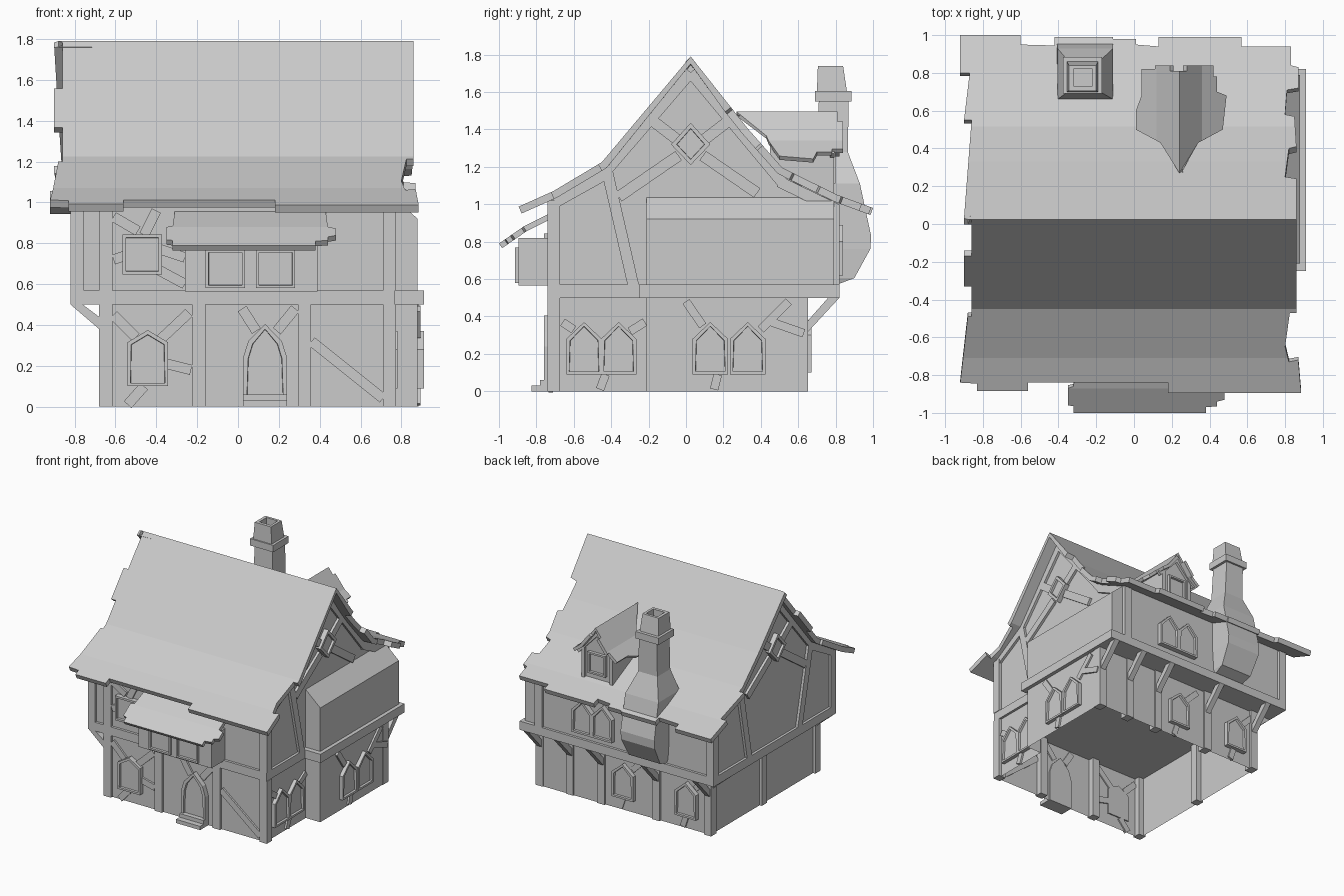
import bpy, bmesh
from mathutils import Vector


def finish(name, bm):
    me = bpy.data.meshes.new(name)
    bm.to_mesh(me)
    bm.free()
    ob = bpy.data.objects.new(name, me)
    bpy.context.collection.objects.link(ob)
    return ob


def prism(name, axis, pts, d0, d1, inset=0, caps=True):
    """Extrude a 2D outline along an axis from d0 to d1; optionally recess the d1 face."""
    put = {'x': lambda u, v, d: (d, u, v), 'y': lambda u, v, d: (u, d, v),
           'z': lambda u, v, d: (u, v, d)}[axis]
    bm = bmesh.new()
    a = [bm.verts.new(put(u, v, d0)) for u, v in pts]
    b = [bm.verts.new(put(u, v, d1)) for u, v in pts]
    n = len(pts)
    for i in range(n):
        j = (i + 1) % n
        bm.faces.new((a[i], a[j], b[j], b[i]))
    if caps:
        bm.faces.new(a)
        front = bm.faces.new(b)
    bmesh.ops.recalc_face_normals(bm, faces=bm.faces[:])
    if inset:
        bmesh.ops.inset_region(bm, faces=[front], thickness=inset, depth=0)
        bmesh.ops.inset_region(bm, faces=[front], thickness=0.002, depth=-0.018)
    return finish(name, bm)


def box(name, x0, x1, y0, y1, z0, z1):
    return prism(name, 'z', [(x0, y0), (x1, y0), (x1, y1), (x0, y1)], z0, z1)


def beam(name, axis, p, q, w, d0, d1):
    p, q = Vector(p), Vector(q)
    t = (q - p).normalized() * w / 2
    s = Vector((-t.y, t.x))
    prism(name, axis, [p + s, p - s, q - s, q + s], d0, d1)


def pointed(name, axis, c, w, z0, z1, z2, d0, d1):
    """Window with a pointed top."""
    h = w / 2
    prism(name, axis, [(c - h, z0), (c + h, z0), (c + h, z1), (c, z2), (c - h, z1)], d0, d1, 0.022)


def rect(u0, u1, v0, v1):
    return [(u0, v0), (u1, v0), (u1, v1), (u0, v1)]


def roof(name, outline, axis, profile, thick):
    """Ragged plan outline, cut at the profile points and bent to their heights."""
    bm = bmesh.new()
    f = bm.faces.new([bm.verts.new((x, y, 0)) for x, y in outline])
    f.normal_update()
    if f.normal.z < 0:
        f.normal_flip()
    no = Vector((0, 0, 0))
    no[axis] = 1
    for c, _ in profile[1:-1]:
        bmesh.ops.bisect_plane(bm, geom=bm.verts[:] + bm.edges[:] + bm.faces[:],
                               plane_co=no * c, plane_no=no)
    for v in bm.verts:
        u = v.co[axis]
        k = 0
        while k < len(profile) - 2 and u > profile[k + 1][0]:
            k += 1
        (a, za), (b, zb) = profile[k], profile[k + 1]
        v.co.z = za + (zb - za) * (u - a) / (b - a)
    ob = finish(name, bm)
    m = ob.modifiers.new("thickness", 'SOLIDIFY')
    m.thickness, m.offset = thick, -1


# Walls: open-bottomed ground floor, overhanging upper floor with gables
prism("ground_floor_walls", 'z', [(-.66, -.72), (.75, -.72), (.75, -.21), (.88, -.21), (.88, .645),
      (-.66, .63)], 0, .5, caps=False)
prism("upper_floor", 'x', [(-.72, .5), (.80, .5), (.80, 1.01), (.515, 1.15), (.025, 1.745),
      (-.45, 1.19), (-.72, 1.03)], -.80, .75)

# Side bay
prism("side_bay", 'y', [(.74, .5), (.88, .5), (.88, .92), (.75, 1.035), (.74, 1.035)], -.21, .79)
box("side_bay_ledge", .74, .91, -.25, .82, .5, .57)

# Main roof
roof("main_roof", [(-.92, -.84), (-.83, -.845), (-.83, -.885), (-.56, -.885), (-.56, -.84), (.18, -.84),
     (.18, -.895), (.885, -.895), (.87, -.72), (.82, -.73), (.80, -.65), (.825, -.47), (.86, -.47),
     (.86, .24), (.80, .25), (.82, .40), (.86, .41), (.85, .57), (.80, .58), (.81, .71), (.87, .72),
     (.87, .83), (.83, .84), (.83, .94), (.57, .94), (.57, .99), (.13, .99), (.13, .94), (.01, .95),
     (.01, .98), (-.11, .98), (-.11, .99), (-.42, .99), (-.42, .945), (-.60, .95), (-.60, 1.0),
     (-.92, 1.0), (-.92, .80), (-.87, .80), (-.90, .55), (-.86, .55), (-.90, .03), (-.86, .02),
     (-.86, -.17), (-.90, -.17), (-.90, -.33), (-.86, -.33), (-.86, -.49), (-.88, -.49)], 1,
     [(-.90, .985), (-.71, 1.07), (-.45, 1.225), (.025, 1.79), (.33, 1.405), (.515, 1.195), (.81, 1.05),
      (1.0, .98)], .04)

# Small roof over the front window box
roof("front_pent_roof", [(-.31, -.72), (-.32, -.86), (-.35, -.87), (-.35, -.96), (-.32, -.965),
     (-.32, -1.0), (.38, -1.0), (.38, -.97), (.44, -.965), (.44, -.94), (.48, -.93), (.48, -.88),
     (.44, -.87), (.43, -.72)], 1, [(-1.0, .79), (-.87, .88), (-.72, .955)], .03)
box("front_window_box", -.26, .39, -.895, -.71, .565, .82)
for x in (-.062, .184):
    prism("box_window", 'y', rect(x - .096, x + .096, .58, .77), -.89, -.915, .02)

# Dormer on the back roof
roof("dormer_roof", [(.24, .27), (.34, .43), (.47, .50), (.49, .68), (.44, .70), (.44, .78), (.42, .78),
     (.42, .84), (.28, .84), (.28, .81), (.19, .81), (.19, .84), (.11, .84), (.11, .82), (.04, .82),
     (.04, .68), (.01, .60), (.01, .50), (.14, .43)], 0,
     [(.01, 1.25), (.12, 1.34), (.24, 1.495), (.36, 1.34), (.48, 1.25)], .025)
prism("dormer_wall", 'y', [(.10, 1.03), (.38, 1.03), (.38, 1.31), (.24, 1.46), (.10, 1.31)], .45, .775)
prism("dormer_window", 'y', rect(.16, .32, 1.11, 1.28), .77, .80, .02)
for s in (-1, 1):
    beam("dormer_post", 'y', (.24 + s * .125, 1.04), (.24 + s * .125, 1.30), .03, .77, .79)
    beam("dormer_rafter", 'y', (.24 + s * .17, 1.26), (.24, 1.44), .03, .77, .795)

# Chimney: stacked square rings, hollow at the top
rings = [(-.39, -.13, .76, .82, .575), (-.40, -.12, .76, .90, .605), (-.41, -.11, .72, .985, .76),
         (-.41, -.11, .68, .99, .83), (-.405, -.11, .66, .93, 1.11), (-.35, -.18, .70, .865, 1.28),
         (-.35, -.19, .71, .87, 1.55), (-.375, -.17, .69, .885, 1.55), (-.375, -.17, .69, .885, 1.605),
         (-.355, -.19, .70, .86, 1.605), (-.345, -.20, .705, .84, 1.74), (-.32, -.22, .73, .82, 1.74),
         (-.32, -.22, .73, .82, 1.66)]
bm = bmesh.new()
loops = [[bm.verts.new((x, y, z)) for x, y in rect(a, b, c, d)] for a, b, c, d, z in rings]
for lo, hi in zip(loops, loops[1:]):
    for i in range(4):
        j = (i + 1) % 4
        bm.faces.new((lo[i], lo[j], hi[j], hi[i]))
bm.faces.new(loops[0][::-1])
bm.faces.new(loops[-1])
finish("chimney", bm)

# Floor beams
box("front_floor_beam", -.82, .77, -.74, -.70, .5, .57)
box("back_floor_beam", -.82, .88, .78, .82, .5, .57)
box("left_floor_beam", -.82, -.78, -.74, .82, .5, .57)
box("right_floor_beam", .73, .77, -.74, -.2, .5, .57)

# Posts
for x in (-.68, -.225, .293, .71):
    box("front_post", x, x + .065, -.74, -.675, 0, .5)
for x in (-.82, -.68, .71):
    box("front_upper_post", x, x + .065, -.74, -.675, .57, 1.02)
for x in (-.68, -.22, .27, .55, .82):
    box("back_post", x, x + .065, .58, .652, 0, .5)
    prism("back_brace", 'x', [(.645, .31), (.645, .37), (.76, .5), (.82, .5)], x + .01, x + .055)
for x in (-.82, .71):
    box("back_upper_post", x, x + .065, .755, .82, .57, 1.0)
for y in (-.74, -.06, .58):
    box("left_post", -.68, -.615, y, y + .065, 0, .5)
for y in (-.735, .58):
    prism("left_brace", 'y', [(-.68, .38), (-.68, .44), (-.76, .5), (-.82, .5)], y, y + .05)

# Timbering and diamond on both gables
for side, d0, d1 in (("left", -.79, -.82), ("right", .74, .77)):
    dia = [(.025, 1.21), (.13, 1.32), (.025, 1.435), (-.08, 1.32)]
    prism(side + "_diamond_window", 'x', dia, d0, d1 + (.02 if d1 > 0 else -.02), .03)
    lines = [((-.70, 1.01), (-.44, 1.155)), ((-.46, 1.14), (.025, 1.705)), ((.025, 1.705), (.52, 1.11)),
             ((.50, 1.12), (.80, .975)), ((-.42, 1.17), (-.28, .56)), ((-.17, 1.44), (-.04, 1.34)),
             ((.22, 1.44), (.09, 1.34)), ((-.36, 1.04), (-.04, 1.26)), ((.38, 1.06), (.09, 1.26))]
    if side == "left":
        lines.append(((.47, 1.13), (.36, .56)))
    for p, q in lines:
        beam(side + "_gable_timber", 'x', p, q, .06, d0, d1)

# Front timbering
for p, q in [((-.61, .45), (-.50, .34)), ((-.24, .46), (-.40, .31)), ((-.35, .21), (-.23, .18)),
             ((-.54, .01), (-.46, .10)), ((.02, .48), (.09, .37)), ((.28, .48), (.19, .37)),
             ((.36, .32), (.71, .04)), ((-.61, .93), (-.49, .86)), ((-.40, .96), (-.46, .84)),
             ((-.61, .72), (-.55, .74)), ((-.38, .77), (-.26, .73)), ((-.39, .67), (-.26, .60))]:
    beam("front_timber", 'y', p, q, .05, -.71, -.735)

# Front window, upper window, door and steps
pointed("front_window", 'y', -.442, .20, .10, .315, .375, -.71, -.76)
prism("front_upper_window", 'y', rect(-.565, -.373, .647, .843), -.71, -.76, .022)
prism("front_door", 'y', [(.025, 0), (.24, 0), (.24, .24), (.215, .32), (.1325, .405), (.05, .32),
      (.025, .24)], -.71, -.76, .025)
box("door_step_upper", .025, .24, -.78, -.71, .03, .06)
box("door_step_lower", .025, .24, -.825, -.71, 0, .03)

# Right side double windows and braces
for c, x in ((-.545, .75), (-.36, .75), (.13, .88), (.33, .88)):
    pointed("side_window", 'x', c, .19, .09, .28, .37, x - .01, x + .03)
for x, p, q in [(.75, (-.66, .37), (-.60, .33)), (.75, (-.22, .37), (-.30, .32)), (.75, (-.46, .01), (-.43, .09)),
                (.88, (0, .48), (.09, .35)), (.88, (.55, .48), (.40, .33)), (.88, (.63, .31), (.43, .38)),
                (.88, (.15, .01), (.17, .09))]:
    beam("side_timber", 'x', p, q, .045, x - .01, x + .015)

# Back windows and braces
for c in (.10, -.46):
    pointed("back_window", 'y', c, .19, .10, .30, .38, .62, .67)
    beam("back_timber", 'y', (c - .19, .46), (c - .07, .34), .045, .62, .645)
    beam("back_timber", 'y', (c + .04, .01), (c + .01, .10), .045, .62, .645)
for c in (.165, .345):
    pointed("back_upper_window", 'y', c, .18, .62, .80, .89, .79, .84)
